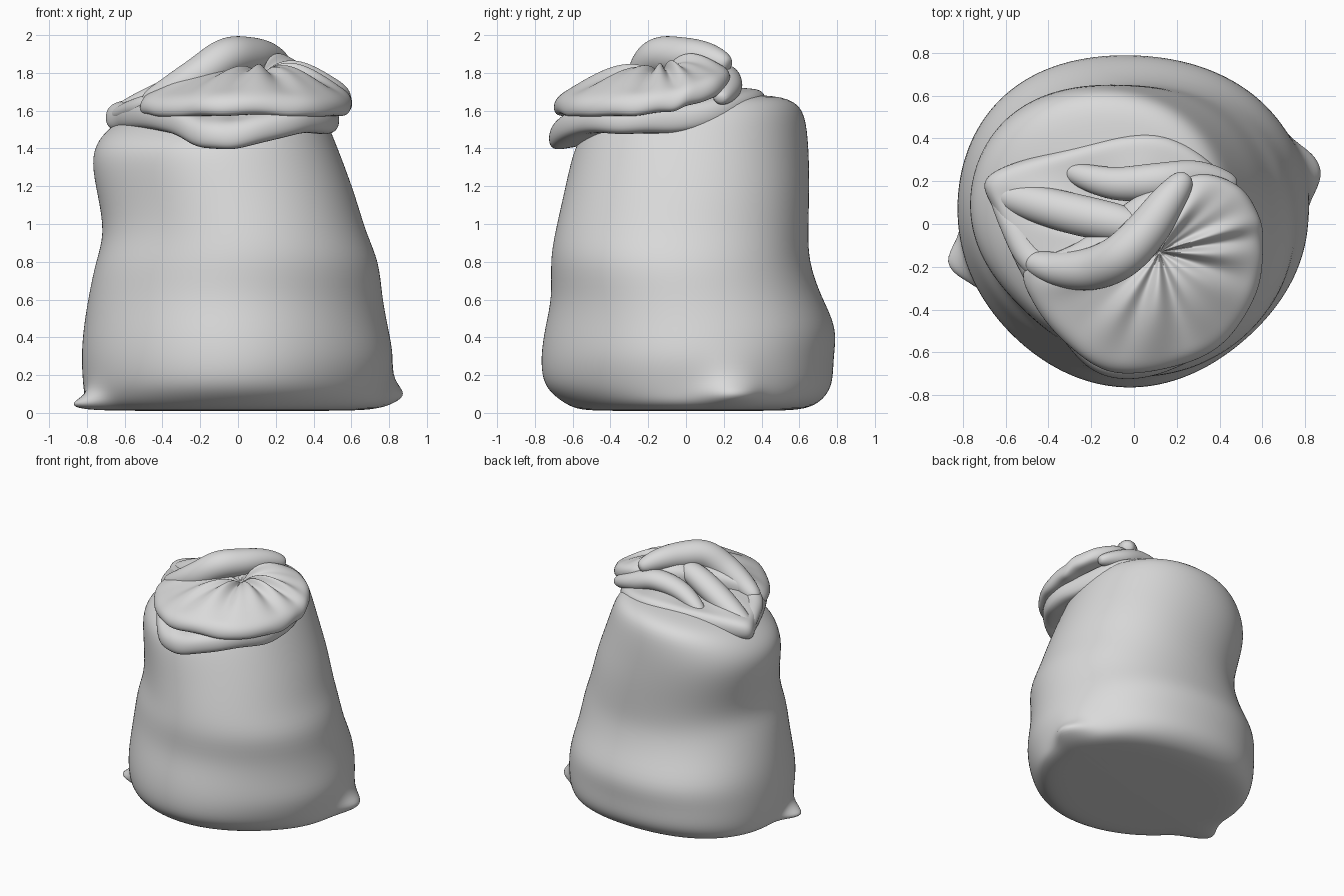
import bpy, bmesh
from math import sin, cos, pi, exp
from mathutils import Vector

cube = bpy.data.objects.get("Cube")
if cube:
    bpy.data.objects.remove(cube, do_unlink=True)

GREY = (0.7, 0.7, 0.7, 1)
cloth = bpy.data.materials.new("grey cloth")
cloth.use_nodes = True
cloth.diffuse_color = GREY
cloth.node_tree.nodes["Principled BSDF"].inputs["Base Color"].default_value = GREY


def loft(name, rings):
    """Skin closed rings of points, cap both ends and smooth the result."""
    bm = bmesh.new()
    loops = [[bm.verts.new(p) for p in ring] for ring in rings]
    count = len(loops[0])
    for low, high in zip(loops, loops[1:]):
        for i in range(count):
            j = (i + 1) % count
            bm.faces.new((low[i], low[j], high[j], high[i]))
    bm.faces.new(loops[0][::-1])
    bm.faces.new(loops[-1])
    bmesh.ops.recalc_face_normals(bm, faces=bm.faces)
    for face in bm.faces:
        face.smooth = True
    mesh = bpy.data.meshes.new(name)
    bm.to_mesh(mesh)
    bm.free()
    mesh.materials.append(cloth)
    obj = bpy.data.objects.new(name, mesh)
    bpy.context.collection.objects.link(obj)
    subdivision = obj.modifiers.new("soften", 'SUBSURF')
    subdivision.levels = subdivision.render_levels = 2
    return obj


def spline(points, steps, closed):
    """Sample a smooth path that passes through the points."""
    pts = [Vector(p) for p in points]
    n = len(pts)

    def pick(i):
        return pts[i % n] if closed else pts[min(max(i, 0), n - 1)]

    path = []
    for i in range(n if closed else n - 1):
        a, b, c, d = (pick(i + k) for k in (-1, 0, 1, 2))
        for s in range(steps):
            t = s / steps
            path.append(b + (c - a) * t / 2 + (a * 2 - b * 5 + c * 4 - d) * t * t / 2
                        + (b * 3 - a - c * 3 + d) * t ** 3 / 2)
    if not closed:
        path.append(pts[-1])
    return path


def gauss(value, width):
    return exp(-(value / width) ** 2)


# Sack body: height, left and right extent, front and back extent, rim tilt
BODY = [
    (0.01, -.50, .50, -.42, .42, 0),
    (0.015, -.74, .72, -.58, .61, 0),
    (0.05, -.80, .78, -.65, .69, 0),
    (0.10, -.81, .79, -.72, .74, 0),
    (0.17, -.82, .80, -.77, .77, 0),
    (0.30, -.83, .82, -.78, .77, 0),
    (0.45, -.82, .79, -.76, .79, 0),
    (0.62, -.79, .76, -.72, .70, 0),
    (0.80, -.75, .75, -.73, .64, 0),
    (0.95, -.70, .68, -.70, .64, 0),
    (1.15, -.74, .62, -.65, .65, 0),
    (1.33, -.78, .55, -.61, .65, 0),
    (1.46, -.75, .49, -.58, .64, .06),
    (1.56, -.66, .44, -.54, .61, .14),
    (1.61, -.53, .38, -.48, .48, .15),
    (1.65, -.35, .30, -.38, .30, .1),
    (1.74, -.05, .25, -.28, .05, 0),
]
# Fullness of the four diagonals, at the base and at the shoulder
DIAGONALS = [(.06, .02), (.07, .05), (-.03, -.1), (-.07, .05)]
SEGMENTS = 48


def body_ring(z, x0, x1, y0, y1, tilt):
    ring = []
    for i in range(SEGMENTS):
        a = 2 * pi * i / SEGMENTS
        # pinched corner tips at the base
        r = 1 + .2 * gauss(a - .31, .15) * gauss(z - .1, .06)
        r += .26 * gauss(a - pi - .29, .15) * gauss(z - .03, .05)
        for k, (base, shoulder) in enumerate(DIAGONALS):
            facing = max(0, cos(a - pi / 4 - k * pi / 2)) ** 6
            r += facing * (base + (shoulder - base) * z / 1.5)
        r += .006 * sin(3 * a + 5 * z) * min(1, 4 * z)
        x = (x0 + x1) / 2 + (x1 - x0) / 2 * r * cos(a)
        y = (y0 + y1) / 2 + (y1 - y0) / 2 * r * sin(a)
        ring.append((x, y, z + tilt * (y + x / 2)))
    return ring


loft("sack_body", [body_ring(*row) for row in BODY])


# Draped folds: cloth falls from a hub to a rim, then tucks back underneath
def drape(name, hub, rim, puff, thickness, pleats):
    hub = Vector(hub)
    edge = spline(rim, 5, True)
    rings = []

    def ring(s, lift, depth):
        points = []
        for i, p in enumerate(edge):
            a = 2 * pi * i / len(edge)
            wave = sin(pleats * a + sin(3 * a)) + .5 * sin((pleats + 4) * a)
            q = hub.lerp(p, s)
            q.z += lift + depth * wave * .02
            points.append(q)
        rings.append(points)

    for s in (.04, .12, .25, .4, .55, .7, .85, .95):
        ring(s, puff * sin(pi * s ** .7) + thickness * s / 2, sin(pi * s ** .7))
    ring(1.01, thickness * .25, .3)
    ring(1.01, -thickness * .3, .3)
    ring(.94, -thickness * .6, .2)
    ring(.75, -thickness * .7, 0)
    ring(.4, -thickness, 0)
    return loft(name, rings)


drape("lower_fold", (0, -.12, 1.68), [
    (.52, -.10, 1.55), (.51, -.35, 1.55), (.36, -.57, 1.55), (.14, -.69, 1.49),
    (-.06, -.72, 1.46), (-.22, -.66, 1.47), (-.37, -.48, 1.55), (-.53, -.22, 1.57),
    (-.64, .04, 1.57), (-.68, .22, 1.57), (-.35, .34, 1.61), (.1, .42, 1.64),
    (.40, .24, 1.60)], .03, .14, 6)

drape("upper_flap", (.12, -.13, 1.76), [
    (.60, -.10, 1.64), (.57, -.32, 1.62), (.42, -.55, 1.61), (.2, -.66, 1.62),
    (-.1, -.69, 1.62), (-.32, -.55, 1.61), (-.47, -.36, 1.61), (-.5, -.2, 1.64),
    (-.25, -.08, 1.72), (0, .12, 1.78), (.28, .23, 1.77), (.48, .18, 1.73),
    (.58, .04, 1.68)], .1, .1, 9)


# Rolled folds of cloth gathered on top
def roll(name, points, width, height):
    path = spline(points, 4, False)
    last = len(path) - 1
    rings = []
    for i, p in enumerate(path):
        along = path[min(i + 1, last)] - path[max(i - 1, 0)]
        side = along.cross(Vector((0, 0, 1))).normalized()
        up = side.cross(along).normalized()
        size = max(.15, sin(pi * (i + .3) / (last + .6)) ** .4)
        rings.append([p + side * cos(a) * width * size + up * sin(a) * height * size
                      for a in (2 * pi * k / 12 for k in range(12))])
    return loft(name, rings)


roll("crest_fold", [
    (.25, .23, 1.84), (.16, .11, 1.88), (.06, -.03, 1.89), (-.06, -.15, 1.88),
    (-.2, -.21, 1.79), (-.36, -.21, 1.70), (-.5, -.17, 1.64)], .11, .11)
roll("back_fold", [
    (-.66, .15, 1.57), (-.48, .1, 1.64), (-.25, .04, 1.73), (-.05, 0, 1.80),
    (.12, -.04, 1.8)], .1, .09)
roll("side_fold", [
    (-.66, .18, 1.57), (-.57, 0, 1.60), (-.47, -.17, 1.63), (-.3, -.26, 1.69),
    (-.1, -.25, 1.78)], .07, .06)
roll("gather_fold", [
    (.48, .18, 1.66), (.3, .22, 1.72), (.12, .2, 1.77), (-.1, .19, 1.73),
    (-.32, .25, 1.64)], .09, .08)
